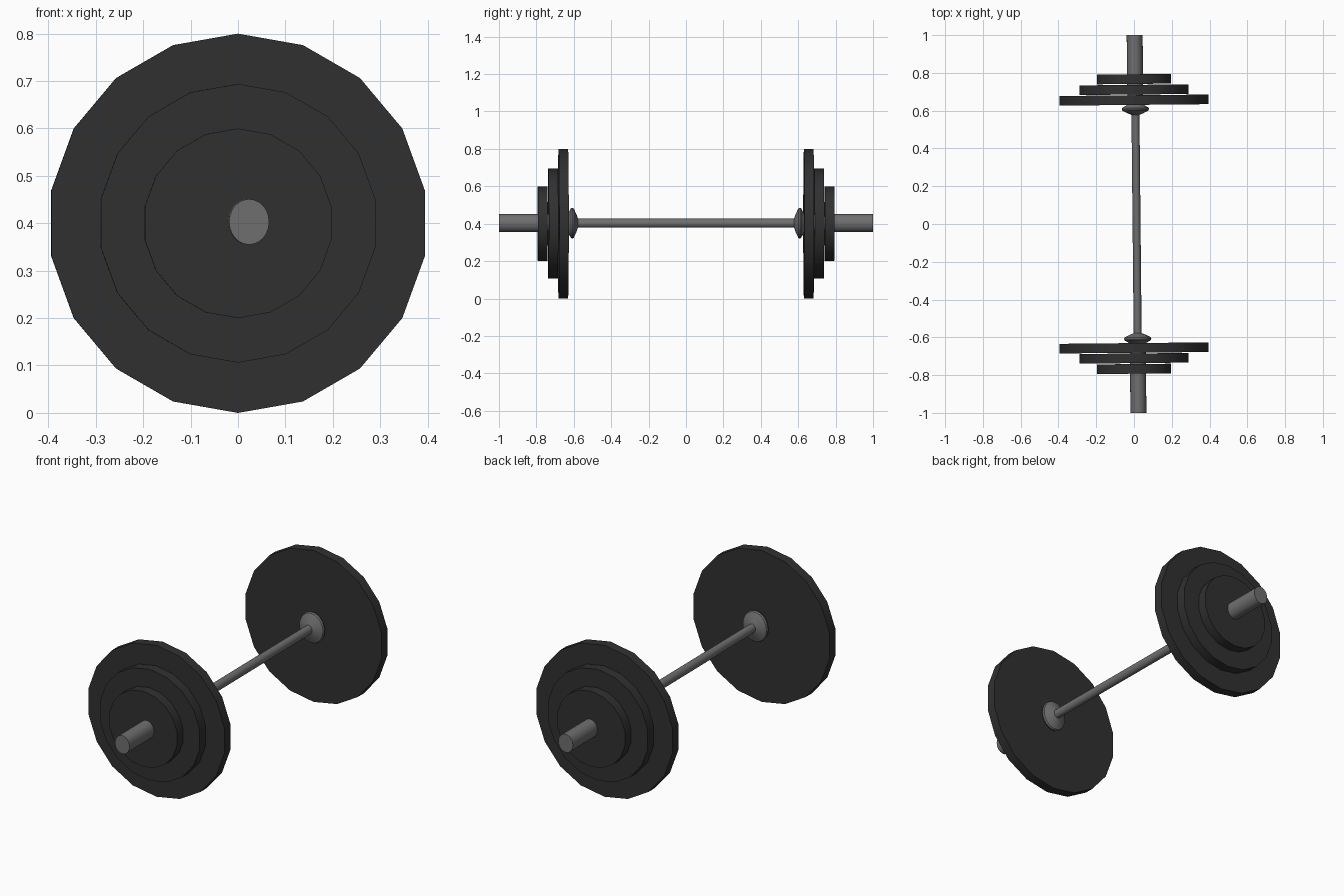
import bpy, bmesh, math
from mathutils import Matrix

if "Cube" in bpy.data.objects:
    bpy.data.objects.remove(bpy.data.objects["Cube"])

TILT = 0.01  # slight yaw of the bar and plates


def material(name, v):
    m = bpy.data.materials.new(name)
    m.diffuse_color = (v, v, v, 1)
    m.use_nodes = True
    m.node_tree.nodes["Principled BSDF"].inputs["Base Color"].default_value = m.diffuse_color
    return m


def lathe(name, profile, sides, mat, loc, squash=1.0):
    """Revolve (y, radius) pairs about the y axis, with capped ends."""
    bm = bmesh.new()
    rings = []
    for y, r in profile:
        rings.append([bm.verts.new((squash * r * math.sin(2 * math.pi * i / sides), y,
                                    r * math.cos(2 * math.pi * i / sides)))
                      for i in range(sides)])
    for a, b in zip(rings, rings[1:]):
        for i in range(sides):
            j = (i + 1) % sides
            bm.faces.new((a[i], a[j], b[j], b[i]))
    bm.faces.new(rings[0])
    bm.faces.new(rings[-1])
    bmesh.ops.recalc_face_normals(bm, faces=bm.faces)
    bm.transform(Matrix.Rotation(TILT, 4, 'Z'))
    me = bpy.data.meshes.new(name)
    bm.to_mesh(me)
    bm.free()
    me.materials.append(mat)
    ob = bpy.data.objects.new(name, me)
    ob.location = loc
    bpy.context.collection.objects.link(ob)
    bpy.ops.object.select_all(action='DESELECT')
    ob.select_set(True)
    bpy.context.view_layer.objects.active = ob
    bpy.ops.object.shade_smooth_by_angle(angle=math.radians(30))
    return ob


steel = material("steel", 0.16)
iron = material("iron", 0.03)

# Bar: thin shaft, flared collars and thick end sleeves
half = [(0.578, 0.024), (0.585, 0.045), (0.60, 0.078), (0.608, 0.082),
        (0.615, 0.08), (0.628, 0.055), (0.634, 0.048), (1.0, 0.048)]
profile = [(-y, r) for y, r in reversed(half)] + half
lathe("bar", profile, 24, steel, (0.0135, 0, 0.403), squash=0.88)

# Weight plates: three stacked on each end, largest inside
T = 0.0255
for side, label in ((-1, "front"), (1, "back")):
    for size, y, r in (("large", 0.656, 0.4), ("medium", 0.711, 0.294), ("small", 0.767, 0.2)):
        lathe(f"{label}_{size}_plate", [(-T, r), (T, r)], 18, iron, (0, side * y, 0.4))
